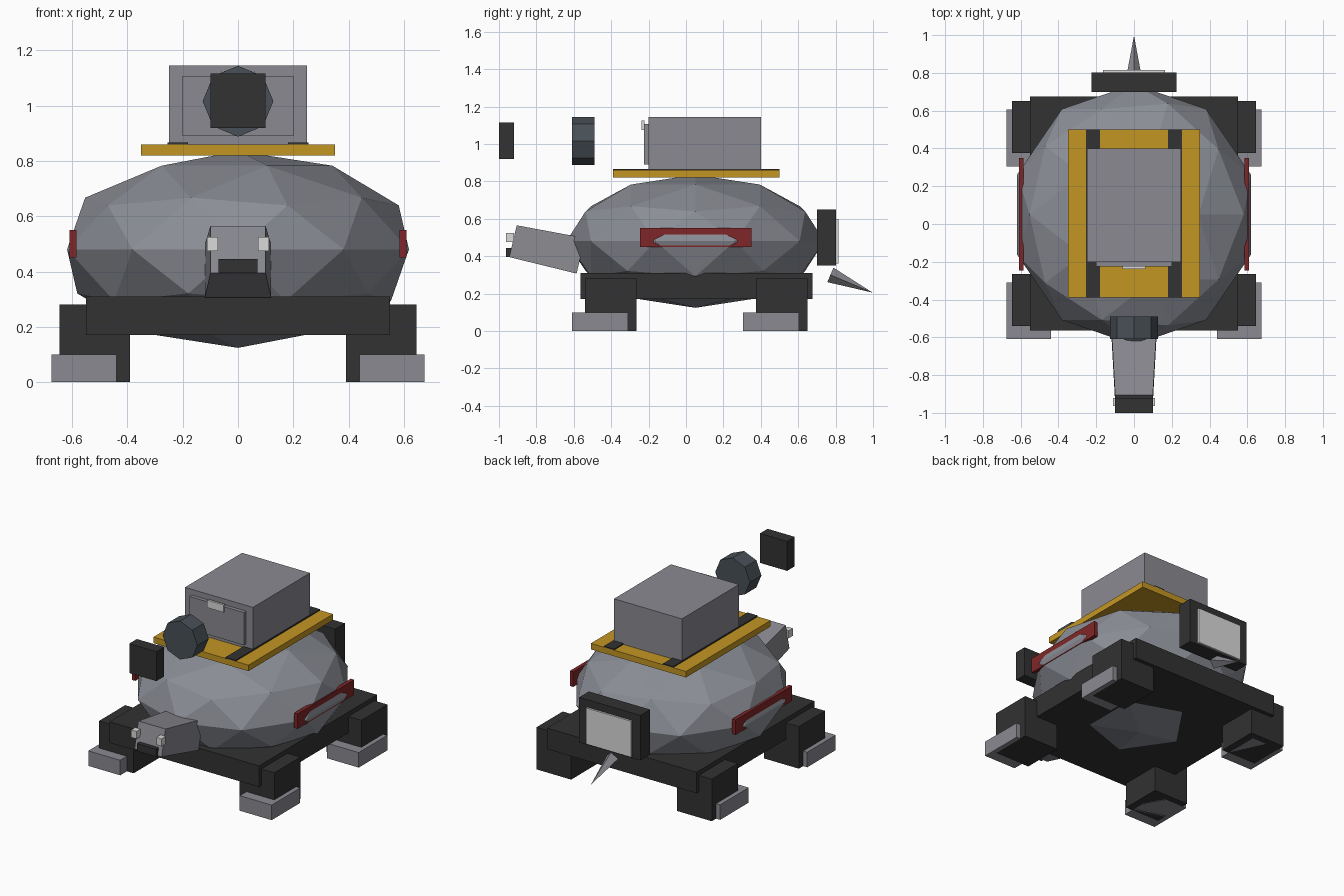
import bpy, bmesh, math
from mathutils import Matrix, Vector

old = bpy.data.objects.get("Cube")
if old:
    bpy.data.objects.remove(old, do_unlink=True)


def linear(c):
    c /= 255
    return c / 12.92 if c <= 0.04045 else ((c + 0.055) / 1.055) ** 2.4


def material(name, r, g, b):
    m = bpy.data.materials.new(name)
    m.use_nodes = True
    col = (linear(r), linear(g), linear(b), 1)
    m.diffuse_color = col
    m.node_tree.nodes["Principled BSDF"].inputs["Base Color"].default_value = col
    return m


shell_grey = material("shell grey", 139, 142, 150)
metal = material("metal grey", 138, 138, 145)
dark = material("dark rubber", 50, 50, 50)
slate = material("slate", 72, 80, 86)
yellow = material("ochre yellow", 196, 150, 36)
red = material("dark red", 128, 38, 40)
light = material("pale light", 218, 218, 218)


def finish(name, bm, mat):
    bmesh.ops.recalc_face_normals(bm, faces=bm.faces)
    me = bpy.data.meshes.new(name)
    bm.to_mesh(me)
    bm.free()
    me.materials.append(mat)
    ob = bpy.data.objects.new(name, me)
    bpy.context.collection.objects.link(ob)
    return ob


def box(name, mat, x, y, z):
    """Box spanning three (low, high) ranges."""
    bm = bmesh.new()
    size = [b - a for a, b in (x, y, z)]
    mid = [(a + b) / 2 for a, b in (x, y, z)]
    bmesh.ops.create_cube(bm, size=1, matrix=Matrix.Translation(mid) @ Matrix.Diagonal((*size, 1)))
    return finish(name, bm, mat)


def pair(name, mat, x, y, z):
    """The same box on the left (+x) and the right (-x)."""
    box("left_" + name, mat, x, y, z)
    box("right_" + name, mat, (-x[1], -x[0]), y, z)


def cone(name, mat, start, end, r1, r2, sides, spin=0):
    """Cone or cylinder between two points."""
    a, b = Vector(start), Vector(end)
    bm = bmesh.new()
    turn = (b - a).to_track_quat('Z', 'Y').to_matrix().to_4x4()
    bmesh.ops.create_cone(bm, cap_ends=True, segments=sides, radius1=r1, radius2=r2,
                          depth=(b - a).length,
                          matrix=Matrix.Translation((a + b) / 2) @ turn @ Matrix.Rotation(spin, 4, 'Z'))
    return finish(name, bm, mat)


# Faceted shell
bm = bmesh.new()
bmesh.ops.create_icosphere(bm, subdivisions=2, radius=1,
                           matrix=Matrix.Translation((0, 0.05, 0.48)) @ Matrix.Diagonal((0.65, 0.69, 0.356, 1)))
finish("shell", bm, shell_grey)

# Chassis, legs and feet
box("chassis", dark, (-0.55, 0.55), (-0.565, 0.675), (0.17, 0.31))
pair("front_leg", dark, (0.39, 0.645), (-0.54, -0.265), (0, 0.28))
pair("back_leg", dark, (0.39, 0.645), (0.375, 0.65), (0, 0.28))
pair("front_foot", metal, (0.44, 0.675), (-0.61, -0.31), (0, 0.1))
pair("back_foot", metal, (0.44, 0.675), (0.305, 0.605), (0, 0.1))

# Side stripes
pair("side_stripe", red, (0.585, 0.61), (-0.245, 0.35), (0.45, 0.55))

# Tapered head, tilted upwards
bm = bmesh.new()
for x, y, z in ((0.1, -0.905, 0.565), (0.1, -0.945, 0.395), (0.12, -0.54, 0.497), (0.12, -0.585, 0.307)):
    bm.verts.new((x, y, z))
    bm.verts.new((-x, y, z))
bmesh.ops.convex_hull(bm, input=bm.verts)
finish("head", bm, metal)
pair("eye", light, (0.073, 0.112), (-0.963, -0.92), (0.475, 0.525))
box("mouth", dark, (-0.07, 0.07), (-0.962, -0.9), (0.395, 0.445))

# Tail spike
cone("tail", metal, (0, 0.772, 0.3), (0, 0.998, 0.205), 0.042, 0, 4)

# Rear display
box("rear_panel", dark, (-0.225, 0.225), (0.7, 0.802), (0.35, 0.65))
box("rear_screen", light, (-0.165, 0.165), (0.8, 0.815), (0.36, 0.6))

# Roof platform with rails
box("platform", yellow, (-0.35, 0.35), (-0.39, 0.5), (0.82, 0.86))
pair("rail", dark, (0.18, 0.255), (-0.39, 0.5), (0.858, 0.867))

# Roof housing with hatch and handle
box("housing", metal, (-0.25, 0.25), (-0.2, 0.4), (0.86, 1.145))
box("hatch", metal, (-0.2, 0.2), (-0.225, -0.198), (0.89, 1.107))
box("hatch_handle", light, (-0.06, 0.06), (-0.238, -0.223), (1.075, 1.125))

# Floating barrel and muzzle block
cone("barrel", slate, (0, -0.61, 1.016), (0, -0.49, 1.016), 0.128, 0.128, 8)
box("muzzle_block", dark, (-0.1, 0.1), (-1, -0.92), (0.92, 1.116))
